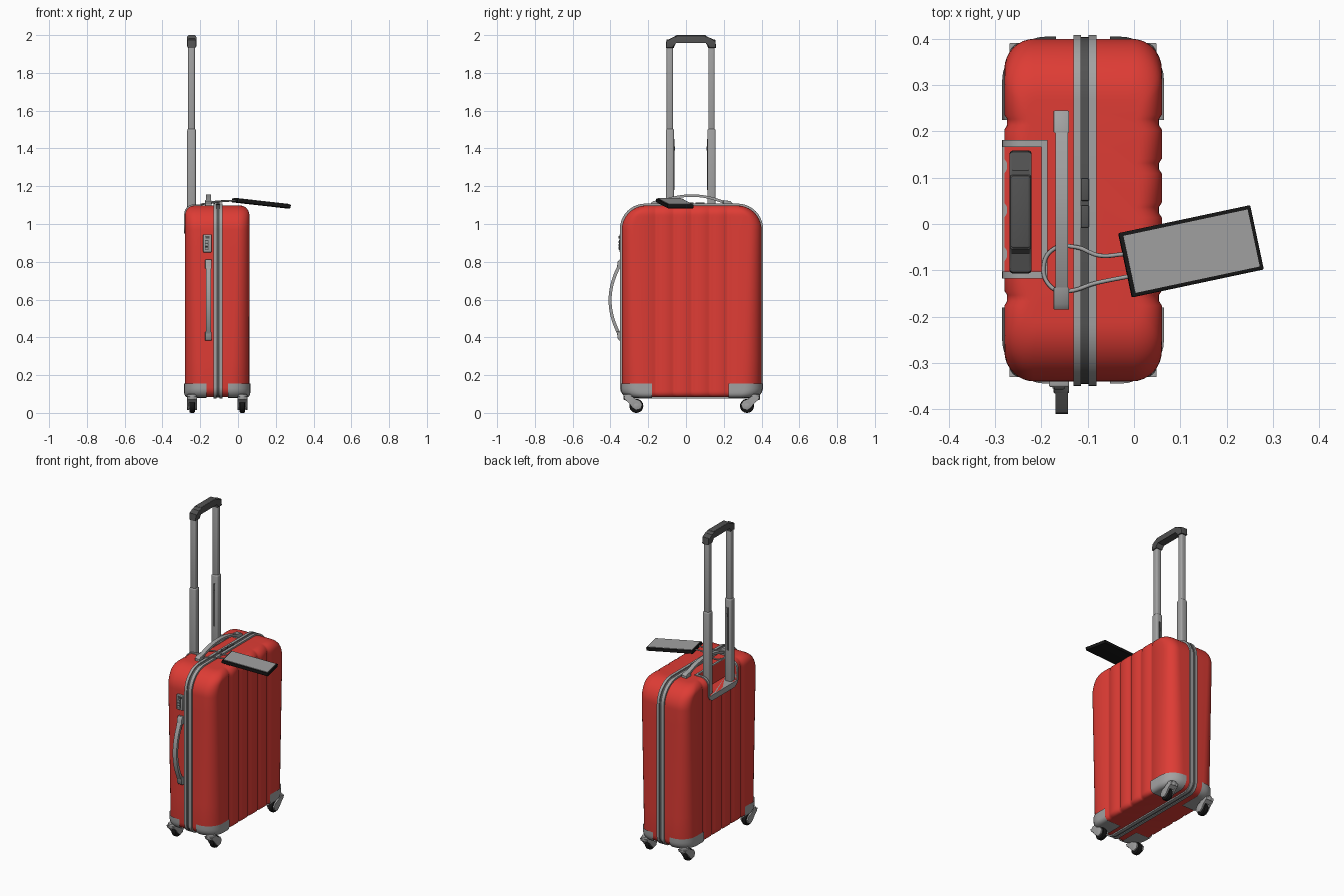
import bpy, bmesh, math
from mathutils import Vector, Euler

cube = bpy.data.objects.get("Cube")
if cube:
    bpy.data.objects.remove(cube, do_unlink=True)


def material(name, *rgb):
    m = bpy.data.materials.new(name)
    m.use_nodes = True
    m.diffuse_color = (*rgb, 1)
    m.node_tree.nodes["Principled BSDF"].inputs["Base Color"].default_value = (*rgb, 1)
    return m


RED = material("red shell", 0.73, 0.045, 0.035)
GREY = material("light grey", 0.36, 0.36, 0.36)
DARK = material("dark grey", 0.085, 0.085, 0.085)
BLACK = material("black", 0.008, 0.008, 0.008)
CX, CY, Z0, Z1 = -0.11, 0.03, 0.085, 1.098


def finish(name, bm, mat, angle=35):
    bmesh.ops.recalc_face_normals(bm, faces=bm.faces)
    me = bpy.data.meshes.new(name)
    bm.to_mesh(me)
    bm.free()
    me.shade_smooth()
    me.set_sharp_from_angle(angle=math.radians(angle))
    ob = bpy.data.objects.new(name, me)
    bpy.context.collection.objects.link(ob)
    if mat:
        me.materials.append(mat)
    return ob


def box(name, lo, hi, mat, bevel=0.0):
    bm = bmesh.new()
    bmesh.ops.create_cube(bm, size=1)
    lo, hi = Vector(lo), Vector(hi)
    for v in bm.verts:
        v.co = (lo + hi) / 2 + v.co * (hi - lo)
    if bevel:
        bmesh.ops.bevel(bm, geom=bm.edges[:], offset=bevel, segments=3, profile=0.5, affect='EDGES')
    return finish(name, bm, mat)


def prism(name, yz, x0, x1, mat, bevel=0.0):
    """Outline in the YZ plane, extruded along x."""
    bm = bmesh.new()
    a = [bm.verts.new((x0, y, z)) for y, z in yz]
    b = [bm.verts.new((x1, y, z)) for y, z in yz]
    caps = [bm.faces.new(a), bm.faces.new(b[::-1])]
    for i in range(len(a)):
        j = (i + 1) % len(a)
        bm.faces.new((a[i], b[i], b[j], a[j]))
    if bevel:
        edges = list({e for f in caps for e in f.edges})
        bmesh.ops.bevel(bm, geom=edges, offset=bevel, segments=2, profile=0.5, affect='EDGES')
    return finish(name, bm, mat)


def round_rect(y0, y1, z0, z1, rb, rt, n=10):
    corners = [(y1 - rt, z1 - rt, rt), (y0 + rt, z1 - rt, rt), (y0 + rb, z0 + rb, rb), (y1 - rb, z0 + rb, rb)]
    return [(y + r * math.cos(a), z + r * math.sin(a))
            for q, (y, z, r) in enumerate(corners)
            for a in [math.pi / 2 * (q + i / n) for i in range(n + 1)]]


def cylinder(name, centre, radius, depth, axis, mat, bevel=0.004):
    bm = bmesh.new()
    bmesh.ops.create_cone(bm, cap_ends=True, segments=28, radius1=radius, radius2=radius, depth=depth)
    rim = [e for e in bm.edges if abs(e.verts[0].co.z - e.verts[1].co.z) < 1e-5]
    bmesh.ops.bevel(bm, geom=rim, offset=bevel, segments=2, profile=0.5, affect='EDGES')
    for v in bm.verts:
        p = v.co.copy()
        v.co = Vector(centre) + (Vector((p.z, p.x, p.y)) if axis == 'X' else p)
    return finish(name, bm, mat)


# Ribbed shell: rounded plan outlines stacked from bottom to top
def inset(d, r):
    return r - math.sqrt(max(0, r * r - (r - d) ** 2)) if d < r else 0


def shell_ring(t, grow, groove):
    z = Z0 + t * (Z1 - Z0)
    up, down = Z1 - z, z - Z0
    ix = inset(up, 0.05) + inset(down, 0.025)
    hx = 0.17 - ix + grow
    hy = 0.37 - inset(up, 0.13) - inset(down, 0.05) + grow
    c = 0.1 - 0.04 * t - 0.7 * ix
    half = [(hx, g + s * 0.016) for g in (-0.19, -0.095, 0, 0.095, 0.19) for s in (-1, -0.4, 0.4, 1)]
    half = [(x - (groove if i % 4 in (1, 2) else 0), y) for i, (x, y) in enumerate(half)]
    for k in range(9):
        a = math.pi / 2 * k / 8
        half.append((hx - c + c * math.cos(a), hy - c + c * math.sin(a)))
    for k in range(9):
        a = math.pi / 2 * (1 + k / 8)
        half.append((-hx + c + c * math.cos(a), hy - c + c * math.sin(a)))
    ring = half + [(-x, -y) for x, y in half]
    zz = z + grow * (2 * t - 1)
    return [(CX + x, CY + y, zz) for x, y in ring]


def shell_bmesh(grow=0.0, groove=0.006):
    height = Z1 - Z0
    levels = [0.05 * (1 - math.cos(math.pi / 2 * k / 6)) / height for k in range(7)]
    levels += [0.2, 0.35, 0.5, 0.65, 0.78]
    levels += [1 - 0.13 * (1 - math.sin(math.pi / 2 * k / 14)) / height for k in range(15)]
    bm = bmesh.new()
    rings = [[bm.verts.new(p) for p in shell_ring(t, grow, groove)] for t in levels]
    for a, b in zip(rings, rings[1:]):
        for i in range(len(a)):
            j = (i + 1) % len(a)
            bm.faces.new((a[i], a[j], b[j], b[i]))
    bm.faces.new(rings[0][::-1])
    bm.faces.new(rings[-1])
    return bm


def boolean(ob, cutter, operation):
    mod = ob.modifiers.new("cut", 'BOOLEAN')
    mod.object, mod.operation, mod.solver = cutter, operation, 'EXACT'


def bake(ob, angle=35):
    dg = bpy.context.evaluated_depsgraph_get()
    me = bpy.data.meshes.new_from_object(ob.evaluated_get(dg))
    ob.modifiers.clear()
    ob.data = me
    me.shade_smooth()
    me.set_sharp_from_angle(angle=math.radians(angle))


shell = finish("shell", shell_bmesh(), RED)
tray = finish("handle_tray", shell_bmesh(0.005, 0), GREY)
pocket = box("pocket_cutter", (-0.35, -0.103, 0.985), (-0.2, 0.166, 1.2), None)
tray_shape = prism("tray_cutter", round_rect(-0.118, 0.181, 0.95, 1.2, 0.05, 0.01), -0.35, -0.187, None)
boolean(shell, pocket, 'DIFFERENCE')
boolean(tray, tray_shape, 'INTERSECT')
boolean(tray, pocket, 'DIFFERENCE')
for ob in (shell, tray):
    bake(ob)
for ob in (pocket, tray_shape):
    bpy.data.objects.remove(ob, do_unlink=True)

# Seam strips and zip
for side, x in (("back", -0.131), ("front", -0.098)):
    prism(side + "_seam_strip", round_rect(-0.35, 0.408, 0.077, 1.108, 0.06, 0.135), x, x + 0.017, GREY, 0.003)
prism("zip", round_rect(-0.346, 0.404, 0.081, 1.104, 0.058, 0.133), -0.115, -0.097, DARK)
for name, y in (("front_zip_pull", -0.008), ("back_zip_pull", 0.05)):
    box(name, (-0.115, y, 1.104), (-0.097, y + 0.048, 1.114), DARK, 0.003)

# Corner guards and casters
for end, ys, edge in (("front", -1, -0.18), ("back", 1, 0.225)):
    for side, xs, xedge in (("right", -1, -0.168), ("left", 1, -0.052)):
        label = f"{end}_{side}_"
        bm = shell_bmesh(0.005, 0)
        for co, no in (((0, 0, 0.155), (0, 0, 1)), ((0, edge, 0), (0, -ys, 0)), ((xedge, 0, 0), (-xs, 0, 0))):
            bmesh.ops.bisect_plane(bm, geom=bm.verts[:] + bm.edges[:] + bm.faces[:],
                                   plane_co=co, plane_no=no, clear_outer=True)
        finish(label + "corner_guard", bm, GREY)
        x = CX + xs * 0.133
        y = CY + ys * 0.335
        cylinder(label + "caster_mount", (x, y, 0.084), 0.026, 0.03, 'Z', GREY)
        cylinder(label + "wheel", (x, y - ys * 0.042, 0.037), 0.037, 0.03, 'X', BLACK, 0.008)
        cylinder(label + "hub", (x, y - ys * 0.042, 0.037), 0.018, 0.052, 'X', GREY)
        arm = [(-0.026, 0.088), (0.022, 0.088), (0.032, 0.074), (0.06, 0.066), (0.074, 0.045),
               (0.066, 0.022), (0.04, 0.014), (0.018, 0.03), (0.002, 0.056), (-0.02, 0.07)]
        outline = [(y - ys * d, z) for d, z in arm]
        for s in (-1, 1):
            prism(label + "fork", outline, x + s * 0.021 - 0.005, x + s * 0.021 + 0.005, GREY, 0.002)
        prism(label + "fork_neck", outline[:3] + outline[-2:], x - 0.02, x + 0.02, GREY)

# Telescopic handle
for side, y, inner in (("front", -0.085, 1), ("back", 0.135, -1)):
    box(side + "_sleeve", (-0.269, y - 0.022, 0.975), (-0.223, y + 0.022, 1.505), GREY, 0.01)
    box(side + "_tube", (-0.264, y - 0.017, 1.49), (-0.228, y + 0.017, 1.96), GREY, 0.009)
    face = y + inner * 0.022
    box(side + "_sleeve_slot", (-0.252, face - 0.002, 1.18), (-0.24, face + 0.002, 1.45), DARK)
    box(side + "_sleeve_button", (-0.25, face - 0.004, 1.39), (-0.242, face + 0.004, 1.41), DARK, 0.001)
grip_half = [(0.133, 1.933), (0.13, 1.975), (0.09, 1.982), (0.08, 1.998),
             (-0.08, 1.998), (-0.09, 1.982), (-0.13, 1.975), (-0.133, 1.933),
             (-0.09, 1.933), (-0.085, 1.965), (0.085, 1.965), (0.09, 1.933)]
prism("grip", [(0.026 + y, z) for y, z in grip_half], -0.269, -0.221, DARK, 0.007)
box("grip_cushion", (-0.265, -0.052, 1.965), (-0.225, 0.104, 2.0), DARK, 0.004)


# Carry handles: arched straps with end pads
def strap(name, place, half, rise, thick):
    steps = [-1 + k / 12 for k in range(25)]
    arch = [(s * half, rise * math.cos(s * math.pi / 2) ** 0.8 if abs(s) < 1 else 0) for s in steps]
    outline = [place(u, h) for u, h in arch] + [place(u * 0.96, h - thick) for u, h in arch[::-1]]
    prism(name, outline, -0.17, -0.143, GREY, 0.003)
    for s in (-1, 1):
        pad = [(half, -0.015), (half, 0.012), (half - 0.012, 0.022), (half - 0.048, 0.026), (half - 0.048, -0.015)]
        prism(name + "_pad", [place(s * u, h) for u, h in pad], -0.174, -0.14, GREY, 0.003)


strap("top_handle", lambda u, h: (0.03 + u, 1.1 + h), 0.215, 0.057, 0.013)
strap("side_handle", lambda u, h: (-0.34 - h, 0.597 + u), 0.215, 0.07, 0.016)

# Combination lock
box("lock_plate", (-0.184, -0.352, 0.85), (-0.14, -0.33, 0.945), GREY, 0.004)
box("lock_window", (-0.176, -0.355, 0.862), (-0.156, -0.35, 0.915), DARK)
for k in range(3):
    z = 0.871 + k * 0.017
    box("lock_dial", (-0.173, -0.358, z - 0.006), (-0.159, -0.35, z + 0.006), GREY, 0.002)
box("lock_button", (-0.172, -0.357, 0.922), (-0.15, -0.35, 0.936), DARK, 0.002)

# Luggage tag and cord
tag = box("tag", (-0.146, -0.071, -0.01), (0.146, 0.071, 0.01), BLACK, 0.003)
face = box("tag_face", (-0.138, -0.063, 0.008), (0.138, 0.063, 0.0125), GREY)
for ob in (tag, face):
    ob.location = (0.123, -0.059, 1.109)
    ob.rotation_euler = Euler((0, math.radians(6.3), math.radians(12)))

curve = bpy.data.curves.new("tag_cord", 'CURVE')
curve.dimensions = '3D'
curve.bevel_depth = 0.0045
curve.bevel_resolution = 2
path = [(-0.02, -0.065, 1.124), (-0.075, -0.068, 1.122), (-0.125, -0.05, 1.118), (-0.172, -0.053, 1.108),
        (-0.195, -0.09, 1.104), (-0.18, -0.135, 1.106), (-0.15, -0.145, 1.11), (-0.08, -0.127, 1.12),
        (-0.01, -0.113, 1.124)]
spline = curve.splines.new('BEZIER')
spline.bezier_points.add(len(path) - 1)
for p, co in zip(spline.bezier_points, path):
    p.co = co
    p.handle_left_type = p.handle_right_type = 'AUTO'
curve.materials.append(GREY)
cord = bpy.data.objects.new("tag_cord", curve)
bpy.context.collection.objects.link(cord)
